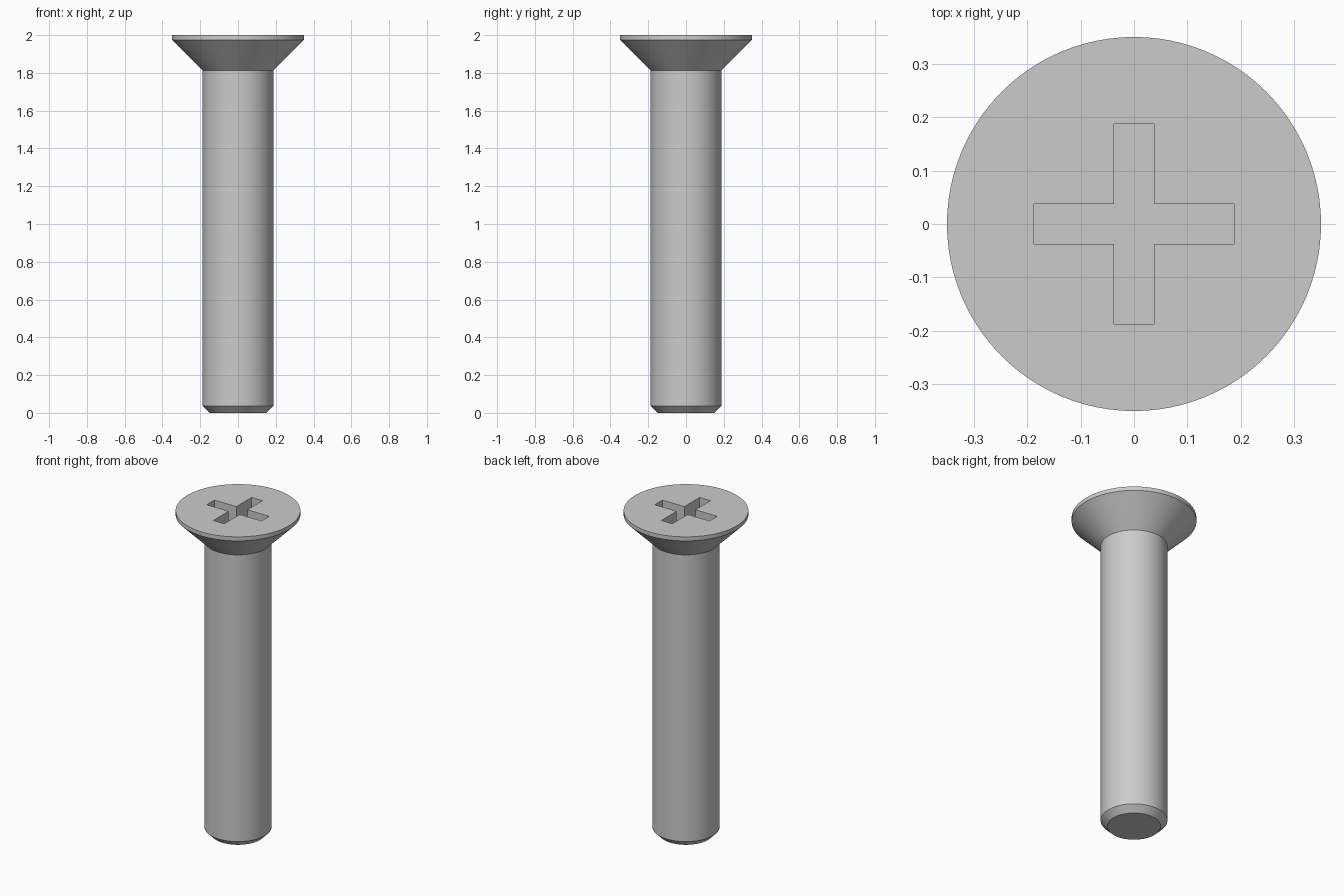
import bpy
import bmesh
from math import pi, radians
from mathutils import Matrix, Vector

default_cube = bpy.data.objects.get("Cube")
if default_cube:
    bpy.data.objects.remove(default_cube, do_unlink=True)

# Single plain metal colour
GREY = (0.6, 0.6, 0.6, 1.0)
metal = bpy.data.materials.new("grey metal")
metal.use_nodes = True
metal.diffuse_color = GREY
metal.node_tree.nodes["Principled BSDF"].inputs["Base Color"].default_value = GREY

# Main dimensions
LENGTH = 2.0
HEAD_R, SHANK_R = 0.35, 0.1875
RIM, TIP = 0.025, 0.0375
ARM, HALF_WIDTH, DEPTH = 0.1875, 0.0375, 0.125


def make_object(name, bm):
    bmesh.ops.recalc_face_normals(bm, faces=bm.faces)
    mesh = bpy.data.meshes.new(name)
    bm.to_mesh(mesh)
    bm.free()
    mesh.materials.append(metal)
    obj = bpy.data.objects.new(name, mesh)
    bpy.context.collection.objects.link(obj)
    return obj


def lathe(name, profile, steps=96):
    """Turn a (radius, height) profile around the z axis."""
    bm = bmesh.new()
    verts = [bm.verts.new((r, 0, z)) for r, z in profile]
    edges = [bm.edges.new(pair) for pair in zip(verts, verts[1:])]
    bmesh.ops.spin(bm, geom=verts + edges, cent=(0, 0, 0), axis=(0, 0, 1),
                   angle=2 * pi, steps=steps)
    bmesh.ops.remove_doubles(bm, verts=bm.verts, dist=1e-5)
    # Merge each end fan into one flat cap
    bmesh.ops.dissolve_limit(bm, angle_limit=radians(0.1),
                             verts=bm.verts, edges=bm.edges)
    return make_object(name, bm)


# Screw body: chamfered tip, plain shank, countersunk head with thin rim
screw = lathe("countersunk_screw", [
    (0, 0),
    (SHANK_R - TIP, 0),
    (SHANK_R, TIP),
    (SHANK_R, LENGTH - RIM - (HEAD_R - SHANK_R)),
    (HEAD_R, LENGTH - RIM),
    (HEAD_R, LENGTH),
    (0, LENGTH),
])

# Cross-shaped driver recess: one quarter outline repeated four times
bm = bmesh.new()
corners = [Vector((HALF_WIDTH, HALF_WIDTH, LENGTH - DEPTH)),
           Vector((HALF_WIDTH, ARM, LENGTH - DEPTH)),
           Vector((-HALF_WIDTH, ARM, LENGTH - DEPTH))]
outline = [bm.verts.new(Matrix.Rotation(q * pi / 2, 3, "Z") @ c)
           for q in range(4) for c in corners]
floor = bm.faces.new(outline)
top = bmesh.ops.extrude_face_region(bm, geom=[floor], use_keep_orig=True)["geom"]
bmesh.ops.translate(bm, vec=(0, 0, 2 * DEPTH),
                    verts=[v for v in top if isinstance(v, bmesh.types.BMVert)])
cutter = make_object("recess_cutter", bm)
cutter.hide_render = True

# Cut the recess, then drop the cutter
cut = screw.modifiers.new("recess", "BOOLEAN")
cut.operation = "DIFFERENCE"
cut.solver = "EXACT"
cut.object = cutter
bpy.ops.object.select_all(action="DESELECT")
screw.select_set(True)
bpy.context.view_layer.objects.active = screw
bpy.ops.object.modifier_apply(modifier=cut.name)
bpy.data.objects.remove(cutter, do_unlink=True)

# Smooth round sides, crisp edges
bpy.ops.object.shade_smooth_by_angle(angle=radians(30))
